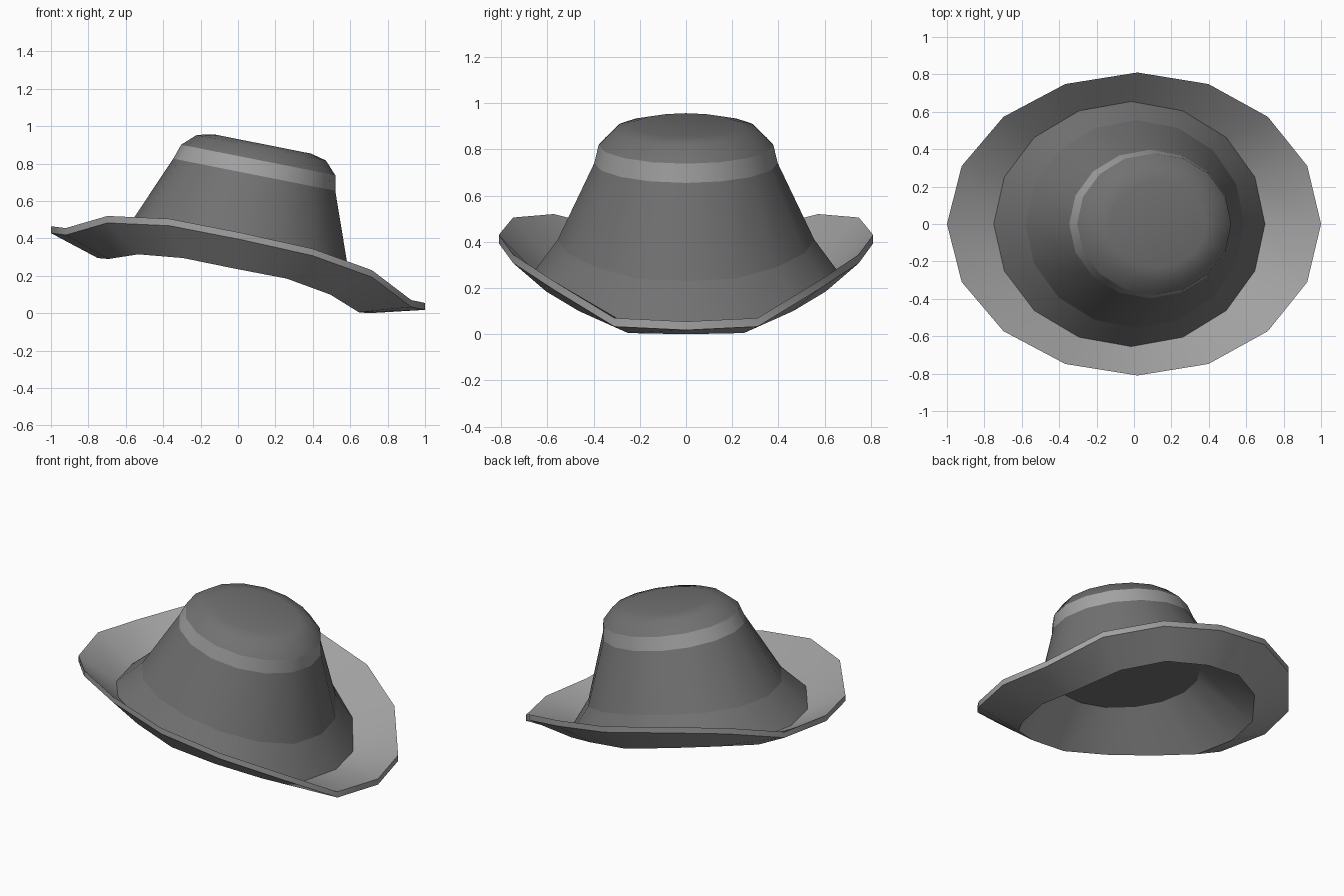
import bpy, bmesh, math

if "Cube" in bpy.data.objects:
    bpy.data.objects.remove(bpy.data.objects["Cube"])

SIDES = 16


def material(name, v):
    m = bpy.data.materials.new(name)
    m.diffuse_color = (v, v, v, 1)
    m.use_nodes = True
    m.node_tree.nodes["Principled BSDF"].inputs["Base Color"].default_value = m.diffuse_color
    return m


DARK = material("dark grey felt", 0.165)
LIGHT = material("light grey trim", 0.36)


def ring(cx, rx, ry, z, shift=0):
    """Ellipse of points; z is a list from +x round to -x (mirrored), or a function of x.
    shift pushes the sides of the ellipse along x."""
    pts = []
    for k in range(SIDES):
        a = 2 * math.pi * k / SIDES
        x = cx + rx * math.cos(a) + shift * math.sin(a) ** 2
        pts.append((x, ry * math.sin(a), z(x) if callable(z) else z[min(k, SIDES - k)]))
    return pts


def tilted(mid, cx, slope=-0.198):
    return lambda x: mid + slope * (x - cx)


def lift(points, dz):
    return [(x, y, z + dz) for x, y, z in points]


def loft(name, rings, mats, cap_start=None, cap_end=None, angle=45):
    """Skin a stack of rings; mats gives the material of each strip, caps their own."""
    bm = bmesh.new()
    loops = [[bm.verts.new(p) for p in r] for r in rings]
    used = list(dict.fromkeys(mats + [c for c in (cap_start, cap_end) if c]))
    for a, b, m in zip(loops, loops[1:], mats):
        for i in range(SIDES):
            j = (i + 1) % SIDES
            bm.faces.new((a[i], a[j], b[j], b[i])).material_index = used.index(m)
    if cap_start:
        bm.faces.new(loops[0][::-1]).material_index = used.index(cap_start)
    if cap_end:
        bm.faces.new(loops[-1]).material_index = used.index(cap_end)
    mesh = bpy.data.meshes.new(name)
    bm.to_mesh(mesh)
    bm.free()
    for m in used:
        mesh.materials.append(m)
    ob = bpy.data.objects.new(name, mesh)
    bpy.context.collection.objects.link(ob)
    bpy.ops.object.select_all(action='DESELECT')
    ob.select_set(True)
    bpy.context.view_layer.objects.active = ob
    bpy.ops.object.shade_smooth_by_angle(angle=math.radians(angle))
    return ob


# Key rings
rim_top = ring(0, 1.0, 0.81, [.055, .07, .23, .345, .43, .505, .52, .455, .465], shift=.018)
rim_low = lift(rim_top, -0.037)
crease_low = ring(-.025, .725, .655, [0, .005, .10, .185, .238, .295, .315, .29, .295], shift=.01)
crease_top = lift(crease_low, 0.037)
base = ring(.005, .585, .555, [.23, .24, .29, .35, .41, .45, .47, .475, .475], shift=.01)
band_low = ring(.087, .433, .397, tilted(.74, .09))
band_top = ring(.108, .412, .378, tilted(.82, .105))

# Curled brim: underside, edge and upper face, each shaded apart
loft("brim_underside", [crease_low, rim_low], [LIGHT])
loft("brim_edge", [rim_low, rim_top], [LIGHT])
loft("brim_top", [rim_top, crease_top], [LIGHT])

# Sloping foot of the crown, then the crown wall
loft("crown_foot", [crease_top, base], [DARK])
loft("crown", [base, band_low], [DARK])

# Hat band
loft("hat_band", [band_low, band_top], [LIGHT])

# Rounded crown top
loft("crown_top", [band_top,
                   ring(.125, .345, .31, tilted(.885, .125)),
                   ring(.13, .26, .23, tilted(.905, .13))], [DARK, DARK], cap_end=DARK)

# Shallow inside of the hat: light wall, dark ceiling
loft("lining", [ring(.05, .43, .42, tilted(.435, .05, -.1)), crease_low], [LIGHT],
     cap_start=DARK, angle=25)
